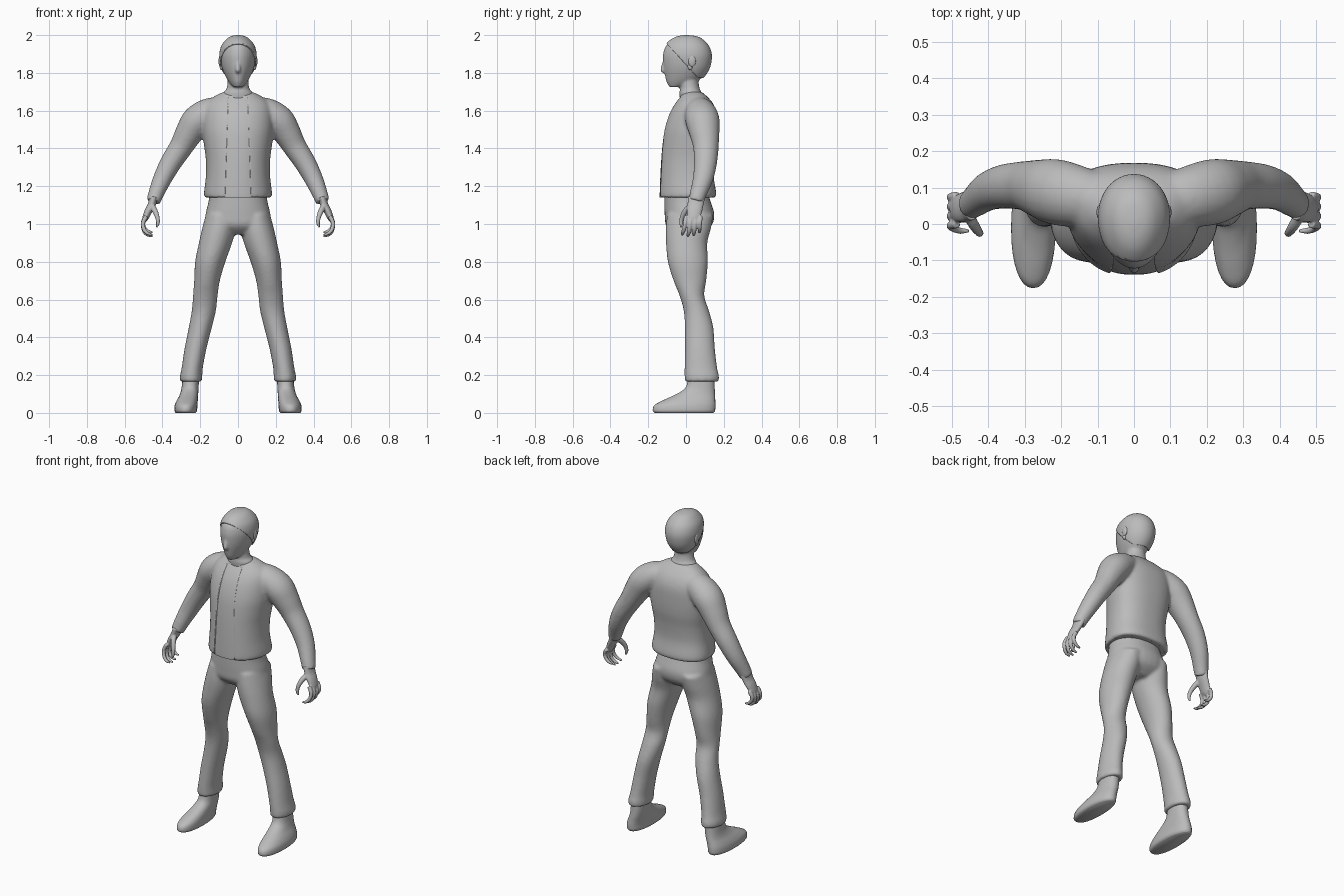
import bpy, bmesh, math
from mathutils import Vector

cube = bpy.data.objects.get("Cube")
if cube:
    bpy.data.objects.remove(cube, do_unlink=True)

grey = bpy.data.materials.new("plain_grey")
grey.use_nodes = True
grey.diffuse_color = (0.5, 0.5, 0.5, 1)
grey.node_tree.nodes["Principled BSDF"].inputs["Base Color"].default_value = (0.5, 0.5, 0.5, 1)


def spline(rows, steps=4):
    """Catmull-Rom interpolation of rows of numbers."""
    out = []
    for i in range(len(rows) - 1):
        a, b = rows[max(i - 1, 0)], rows[i]
        c, d = rows[i + 1], rows[min(i + 2, len(rows) - 1)]
        for k in range(steps):
            t = k / steps
            out.append([0.5 * (2 * q + (r - p) * t + (2 * p - 5 * q + 4 * r - s) * t * t
                               + (3 * q - p - 3 * r + s) * t ** 3) for p, q, r, s in zip(a, b, c, d)])
    return out + [list(rows[-1])]


def skin(bm, rings):
    """Bridge rings of points and cap both ends."""
    loops = [[bm.verts.new(p) for p in ring] for ring in rings]
    n = len(loops[0])
    for a, b in zip(loops, loops[1:]):
        for i in range(n):
            j = (i + 1) % n
            bm.faces.new((a[i], a[j], b[j], b[i]))
    bm.faces.new(loops[0][::-1])
    bm.faces.new(loops[-1])


def loft(bm, rows, side=1, taper=0.0, power=1.0, n=32):
    """Stack level rings; each row is z, centre x, half width, front y, back y."""
    rings = []
    for z, cx, rx, yf, yb in spline(rows):
        ring = []
        for i in range(n):
            a = math.tau * i / n
            c, s = [math.copysign(abs(f) ** power, f) for f in (math.cos(a), math.sin(a))]
            ring.append((side * (cx + rx * c * (1 + taper * s)), (yf + yb) / 2 + (yb - yf) / 2 * s, z))
        rings.append(ring)
    skin(bm, rings)


def tube(bm, rows, side=1, n=20, depth=1.0):
    """Sweep a round section; each row is x, y, z, radius. depth stretches it along y."""
    pts = spline(rows)
    rings = []
    for k, (x, y, z, r) in enumerate(pts):
        p, q = pts[max(k - 1, 0)], pts[min(k + 1, len(pts) - 1)]
        t = (Vector(q[:3]) - Vector(p[:3])).normalized()
        u = Vector((0, 1, 0))
        u = (u - t * u.dot(t)).normalized()
        v = t.cross(u)
        ring = []
        for i in range(n):
            a = math.tau * i / n
            o = Vector((x, y, z)) + u * (math.cos(a) * r * depth) + v * (math.sin(a) * r)
            ring.append((side * o.x, o.y, o.z))
        rings.append(ring)
    skin(bm, rings)


def finish(name, bm, angle=50):
    bmesh.ops.recalc_face_normals(bm, faces=bm.faces)
    mesh = bpy.data.meshes.new(name)
    bm.to_mesh(mesh)
    bm.free()
    ob = bpy.data.objects.new(name, mesh)
    bpy.context.collection.objects.link(ob)
    mesh.materials.append(grey)
    bpy.ops.object.select_all(action='DESELECT')
    ob.select_set(True)
    bpy.context.view_layer.objects.active = ob
    bpy.ops.object.shade_smooth_by_angle(angle=math.radians(angle))
    return ob


def fuse(ob, voxel=0.009, smooth=5):
    """Merge overlapping volumes into one soft skin."""
    m = ob.modifiers.new("Fuse", 'REMESH')
    m.mode = 'VOXEL'
    m.voxel_size = voxel
    m.use_smooth_shade = True
    s = ob.modifiers.new("Soften", 'SMOOTH')
    s.factor = 0.5
    s.iterations = smooth


def ball(bm, centre, size):
    made = bmesh.ops.create_uvsphere(bm, u_segments=20, v_segments=12, radius=1)["verts"]
    bmesh.ops.scale(bm, vec=size, verts=made)
    bmesh.ops.translate(bm, vec=centre, verts=made)


# Head with nose and neck
skull = [(1.725, 0, .024, -.088, -.03), (1.75, 0, .047, -.102, .05), (1.78, 0, .065, -.11, .09),
         (1.82, 0, .082, -.118, .118), (1.86, 0, .091, -.122, .13), (1.90, 0, .093, -.121, .131),
         (1.94, 0, .083, -.108, .116), (1.972, 0, .058, -.075, .085), (1.988, 0, .033, -.04, .052),
         (1.994, 0, .004, -.003, .008)]
bm = bmesh.new()
loft(bm, skull, taper=0.1)
loft(bm, [(1.64, 0, .09, -.03, .1), (1.69, 0, .08, -.035, .085), (1.715, 0, .062, -.032, .073),
          (1.75, 0, .055, -.035, .067), (1.80, 0, .055, -.035, .07)])
tube(bm, [(0, -.113, 1.875, .005), (0, -.12, 1.84, .010), (0, -.121, 1.815, .014), (0, -.113, 1.803, .008)])
fuse(finish("head", bm), 0.006, 4)

# Hair cap trimmed along a slanted hairline
bm = bmesh.new()
loft(bm, [(z + .006 * (z - 1.86) / .134, x, rx + .005, yf - .005, yb + .005) for z, x, rx, yf, yb in skull],
     taper=0.1, n=48)
for co, no in (((0, -.105, 1.958), (0, .11, .10)), ((0, 0, 1.785), (0, .15, 1))):
    bmesh.ops.bisect_plane(bm, geom=bm.verts[:] + bm.edges[:] + bm.faces[:], plane_co=co, plane_no=no,
                           clear_inner=True)
hair = finish("hair", bm)
shell = hair.modifiers.new("Thickness", 'SOLIDIFY')
shell.thickness = 0.01
shell.offset = -1

# Ears
bm = bmesh.new()
for side in (-1, 1):
    ball(bm, (side * .094, .032, 1.862), (.009, .02, .03))
    ball(bm, (side * .088, .022, 1.835), (.009, .013, .02))
finish("ears", bm)

# Jacket body and sleeves
trunk = [(1.14, 0, .175, -.145, .155), (1.165, 0, .178, -.145, .16), (1.25, 0, .168, -.142, .147),
         (1.34, 0, .168, -.137, .152), (1.42, 0, .178, -.13, .164), (1.50, 0, .187, -.118, .168),
         (1.58, 0, .185, -.093, .165), (1.635, 0, .17, -.063, .145), (1.675, 0, .125, -.033, .112),
         (1.70, 0, .075, -.018, .082)]
bm = bmesh.new()
loft(bm, trunk, taper=0.12, power=0.85, n=48)
for side in (-1, 1):
    tube(bm, [(.08, .065, 1.61, .062), (.15, .075, 1.59, .078), (.215, .088, 1.545, .084),
              (.26, .098, 1.48, .074), (.30, .105, 1.41, .063), (.355, .103, 1.325, .057),
              (.40, .09, 1.24, .05), (.432, .066, 1.165, .042), (.449, .052, 1.118, .037)], side, depth=1.08)
jacket = finish("jacket", bm)
fuse(jacket, 0.009, 6)

# Open front of the jacket
bm = bmesh.new()
bmesh.ops.create_cube(bm, size=1)
for v in bm.verts:
    top = v.co.z > 0
    v.co = Vector((v.co.x * (.10 if top else .145), -.3 if v.co.y < 0 else -.03, 1.72 if top else 1.0))
opening = finish("opening_cutter", bm)
opening.hide_render = True
opening.hide_viewport = True
cut = jacket.modifiers.new("Opening", 'BOOLEAN')
cut.operation = 'DIFFERENCE'
cut.object = opening

# Shirt visible in the opening
bm = bmesh.new()
loft(bm, [(z, x, rx - .012, yf + .006, yb - .015) for z, x, rx, yf, yb in trunk], taper=0.12, power=0.85, n=48)
finish("shirt", bm)

# Hands with curled fingers and thumb
for side, name in ((1, "left_hand"), (-1, "right_hand")):
    bm = bmesh.new()
    tube(bm, [(.445, .055, 1.14, .023), (.458, .05, 1.10, .021), (.476, .044, 1.065, .02),
              (.491, .04, 1.03, .016), (.496, .038, 1.015, .009)], side, depth=2.0)
    for i, reach in enumerate((0, -.008, -.004, .012)):
        y = -.004 + i * .026
        tip = y * 1.15 - .014
        tube(bm, [(.486, y + .004, 1.04, .012), (.503, y, 1.005 + reach / 2, .0115),
                  (.497, (y + tip) / 2, .97 + reach, .0105), (.477, tip, .95 + reach, .009),
                  (.452, tip, .943 + reach, .005)], side, n=12)
    tube(bm, [(.457, .03, 1.10, .015), (.44, -.002, 1.07, .015), (.427, -.021, 1.035, .012),
              (.424, -.026, 1.005, .01), (.432, -.026, .982, .005)], side, n=12)
    fuse(finish(name, bm), 0.0045, 2)

# Trousers
bm = bmesh.new()
loft(bm, [(1.18, 0, .15, -.115, .11), (1.12, 0, .156, -.115, .13), (1.05, 0, .172, -.113, .15),
          (.99, 0, .17, -.105, .135), (.945, 0, .10, -.06, .08)], power=0.9)
for side in (-1, 1):
    loft(bm, [(1.05, .095, .075, -.10, .145), (.98, .101, .088, -.107, .133), (.90, .119, .088, -.106, .113),
              (.80, .147, .08, -.096, .116), (.70, .164, .068, -.066, .107), (.62, .173, .065, -.034, .097),
              (.54, .181, .064, -.012, .122), (.45, .2, .061, -.006, .145), (.34, .225, .058, -.006, .153),
              (.24, .242, .056, -.008, .165), (.195, .248, .059, -.008, .175), (.165, .248, .058, -.006, .173)],
         side)
fuse(finish("trousers", bm), 0.009, 5)

# Feet
for side, name in ((1, "left_foot"), (-1, "right_foot")):
    bm = bmesh.new()
    loft(bm, [(0, .277, .052, -.165, .145), (.012, .277, .06, -.176, .154), (.04, .275, .06, -.168, .156),
              (.065, .269, .056, -.125, .155), (.095, .26, .049, -.06, .154), (.13, .254, .045, -.005, .152),
              (.18, .25, .044, .01, .15), (.23, .246, .042, .015, .148)], side, power=0.9)
    finish(name, bm, 60)
